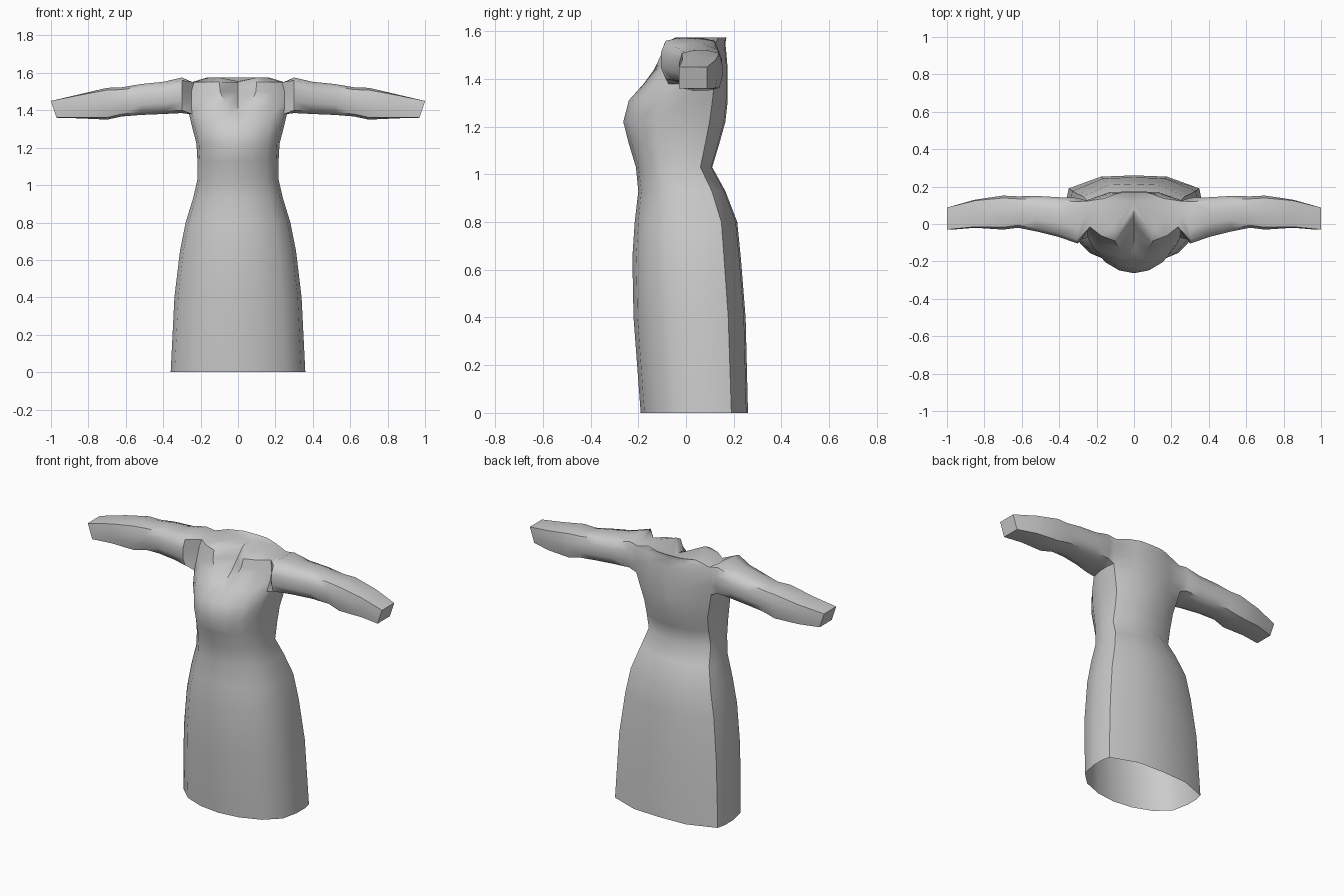
import bpy, bmesh, math
from mathutils import Vector

if "Cube" in bpy.data.objects:
    bpy.data.objects.remove(bpy.data.objects["Cube"])

cloth = bpy.data.materials.new("grey cloth")
cloth.use_nodes = True
cloth.diffuse_color = (0.6, 0.6, 0.6, 1)
cloth.node_tree.nodes["Principled BSDF"].inputs["Base Color"].default_value = (0.6, 0.6, 0.6, 1)

# Half outline of the body, front centre to back centre: (width share, depth share)
HALF = [(0, -1), (.36, -.93), (.7, -.72), (.94, -.36), (1, .1),
        (1, .45), (.97, .69), (.49, .97), (0, 1)]
# Body levels: height, half width, front, back
LEVELS = [(0, .36, -.19, .26), (.4, .34, -.22, .25), (.65, .31, -.225, .23),
          (.8, .28, -.215, .215), (.93, .24, -.2, .165), (1.03, .217, -.21, .11),
          (1.13, .217, -.24, .14), (1.22, .222, -.263, .165), (1.31, .245, -.24, .175),
          (1.38, .262, -.19, .175), (1.44, .265, -.145, .175), (1.5, .265, -.115, .17),
          (1.55, .25, -.1, .165), (1.575, .165, -.05, .17)]
NECK_DEPTH = {9: -.14, 10: -.06, 11: 0, 12: .05, 13: .09}
# Sleeve stations: x, front, back, bottom, top, corner squareness
SLEEVE = [(.3, -.105, .14, 1.385, 1.575, .84), (.4, -.07, .143, 1.38, 1.552, .82),
          (.52, -.04, .15, 1.375, 1.54, .82), (.62, -.02, .148, 1.367, 1.523, .84),
          (.7, -.03, .152, 1.35, 1.52, .86), (.85, -.02, .13, 1.357, 1.485, .93),
          (1, -.03, .088, 1.36, 1.45, 1)]
LOW, HIGH, FRONT, BACK = 9, 12, 3, 6   # armhole window

bm = bmesh.new()

# Body rings
rings = []
for i, (z, w, f, b) in enumerate(LEVELS):
    mid, dep = (f + b) / 2, (b - f) / 2
    pts = [Vector((w * x, mid + dep * t, z)) for x, t in HALF]
    if i in NECK_DEPTH:                # V-neck: narrow edge columns, sunken centre
        pts[1].x = min(.02 + (z - 1.32) * .42, .1)
        pts[0].y = NECK_DEPTH[i]
        pts[0].z -= .02 if i == 13 else 0
    pts += [Vector((-p.x, p.y, p.z)) for p in pts[-2:0:-1]]
    rings.append([bm.verts.new(p) for p in pts])

n = len(rings[0])
holes = [set(range(FRONT, BACK)), set(n - 1 - c for c in range(FRONT, BACK))]
for r in range(len(rings) - 1):
    for c in range(n):
        if LOW <= r < HIGH and any(c in h for h in holes):
            continue
        d = (c + 1) % n
        bm.faces.new((rings[r][c], rings[r][d], rings[r + 1][d], rings[r + 1][c]))

# Sunken neck panel
centre = bm.verts.new((0, .12, 1.553))
for c in range(n):
    bm.faces.new((rings[-1][c], rings[-1][(c + 1) % n], centre))

# Sleeves grow from the armholes
window = ([(LOW, c) for c in range(FRONT, BACK)] + [(r, BACK) for r in range(LOW, HIGH)]
          + [(HIGH, c) for c in range(BACK, FRONT, -1)]
          + [(r, FRONT) for r in range(HIGH, LOW, -1)])
for side in (1, -1):
    prev = [rings[r][c if side > 0 else (n - c) % n] for r, c in window]
    for x, f, b, lo, hi, k in SLEEVE:
        ring = []
        for r, c in window:
            u = 2 * (c - FRONT) / (BACK - FRONT) - 1
            v = 2 * (r - LOW) / (HIGH - LOW) - 1
            if abs(u) == abs(v) == 1:
                u, v = u * k, v * k
            slant = .03 * (1 - v) / 2 if x == 1 else 0
            ring.append(bm.verts.new((side * (x - slant), (f + b) / 2 + u * (b - f) / 2,
                                      (lo + hi) / 2 + v * (hi - lo) / 2)))
        m = len(ring)
        for j in range(m):
            k2 = (j + 1) % m
            bm.faces.new((prev[j], prev[k2], ring[k2], ring[j]))
        prev = ring
    bm.faces.new(prev)                 # cuff end

bmesh.ops.recalc_face_normals(bm, faces=bm.faces)
mesh = bpy.data.meshes.new("dress")
bm.to_mesh(mesh)
bm.free()
mesh.materials.append(cloth)
dress = bpy.data.objects.new("dress", mesh)
bpy.context.collection.objects.link(dress)
bpy.context.view_layer.objects.active = dress
dress.select_set(True)
bpy.ops.object.shade_smooth_by_angle(angle=math.radians(50))
